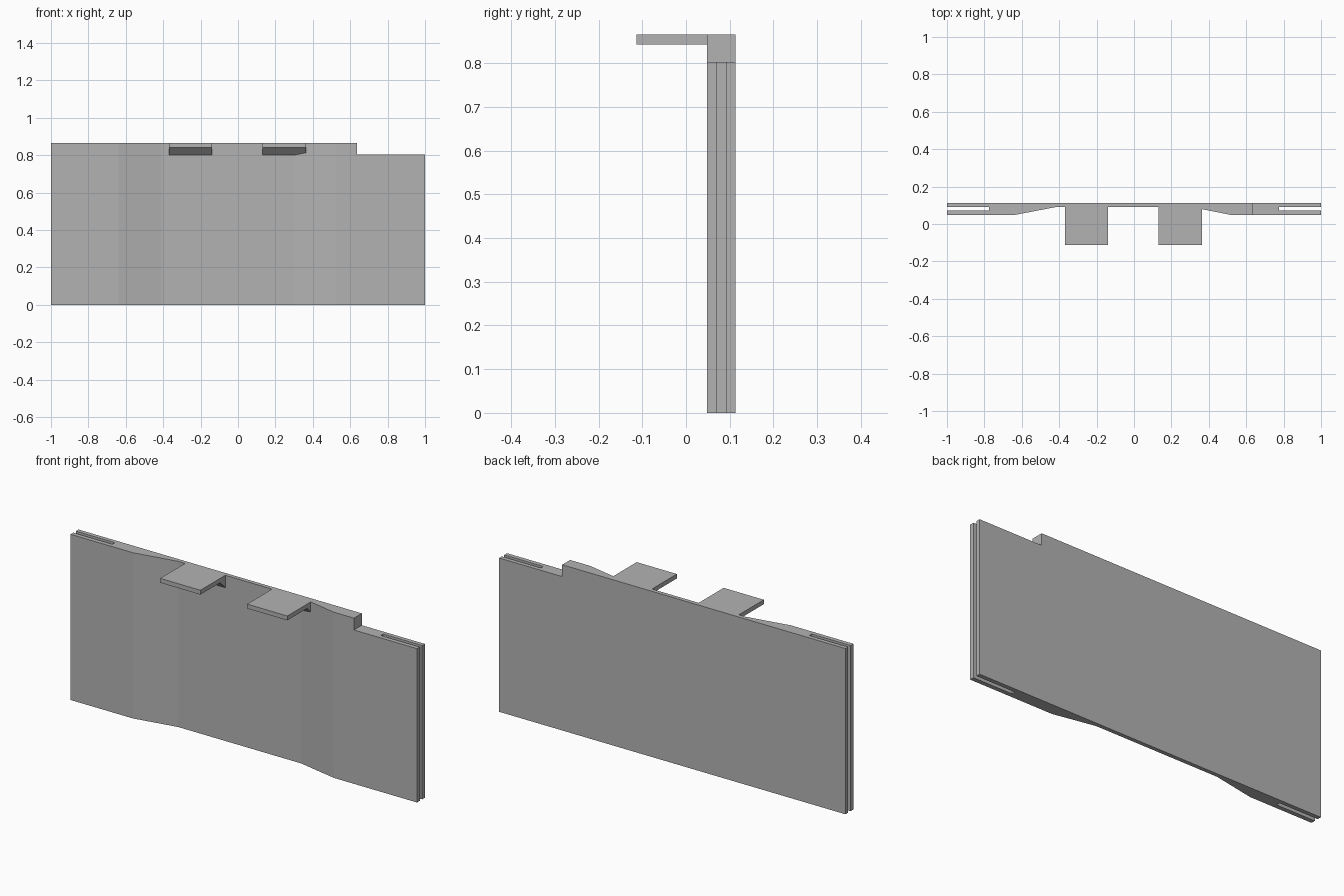
import bpy, bmesh
from mathutils import Vector

cube = bpy.data.objects.get("Cube")
if cube:
    bpy.data.objects.remove(cube, do_unlink=True)

HEIGHT, STEP = 0.865, 0.803      # panel top and lowered end
FRONT, BACK, THIN = 0.048, 0.113, 0.092

grey = bpy.data.materials.new("plain grey")
grey.use_nodes = True
grey.diffuse_color = (0.45, 0.45, 0.45, 1)
grey.node_tree.nodes["Principled BSDF"].inputs["Base Color"].default_value = (0.45, 0.45, 0.45, 1)


def prism(name, points, offset):
    """Extrude a closed 3D outline along an offset."""
    bm = bmesh.new()
    face = bm.faces.new([bm.verts.new(p) for p in points])
    new = bmesh.ops.extrude_face_region(bm, geom=[face])["geom"]
    bmesh.ops.translate(bm, vec=Vector(offset),
                        verts=[v for v in new if isinstance(v, bmesh.types.BMVert)])
    bmesh.ops.recalc_face_normals(bm, faces=bm.faces)
    mesh = bpy.data.meshes.new(name)
    bm.to_mesh(mesh)
    bm.free()
    mesh.materials.append(grey)
    obj = bpy.data.objects.new(name, mesh)
    bpy.context.collection.objects.link(obj)
    return obj


def combine(target, tool, operation):
    mod = target.modifiers.new(tool.name, 'BOOLEAN')
    mod.operation, mod.solver, mod.object = operation, 'EXACT', tool
    bpy.context.view_layer.objects.active = target
    bpy.ops.object.modifier_apply(modifier=mod.name)
    bpy.data.objects.remove(tool, do_unlink=True)


# Panel: plan outline with a thinned middle and a slot in each end
slot_a, slot_b, slot_x = 0.071, 0.091, 0.775
plan = [(-1, FRONT), (-0.64, FRONT), (-0.41, THIN), (0.3, THIN), (0.52, FRONT), (1, FRONT),
        (1, slot_a), (slot_x, slot_a), (slot_x, slot_b), (1, slot_b), (1, BACK),
        (-1, BACK), (-1, slot_b), (-slot_x, slot_b), (-slot_x, slot_a), (-1, slot_a)]
panel = prism("panel", [(x, y, 0) for x, y in plan], (0, 0, HEIGHT))

# Lowered top at the left end
notch = prism("notch_cutter", [(0.636, 0, STEP), (1.1, 0, STEP), (1.1, 0, 1), (0.636, 0, 1)],
              (0, 0.2, 0))
notch.hide_render = True
combine(panel, notch, 'DIFFERENCE')

# Hanging tabs with a sloped gusset under the root
side = [(0.102, HEIGHT), (-0.113, HEIGHT), (-0.113, 0.842),
        (0.05, 0.842), (THIN, 0.8), (0.102, 0.8)]
for name, x in (("right_tab", -0.37), ("left_tab", 0.132)):
    tab = prism(name, [(x, y, z) for y, z in side], (0.232, 0, 0))
    combine(panel, tab, 'UNION')
